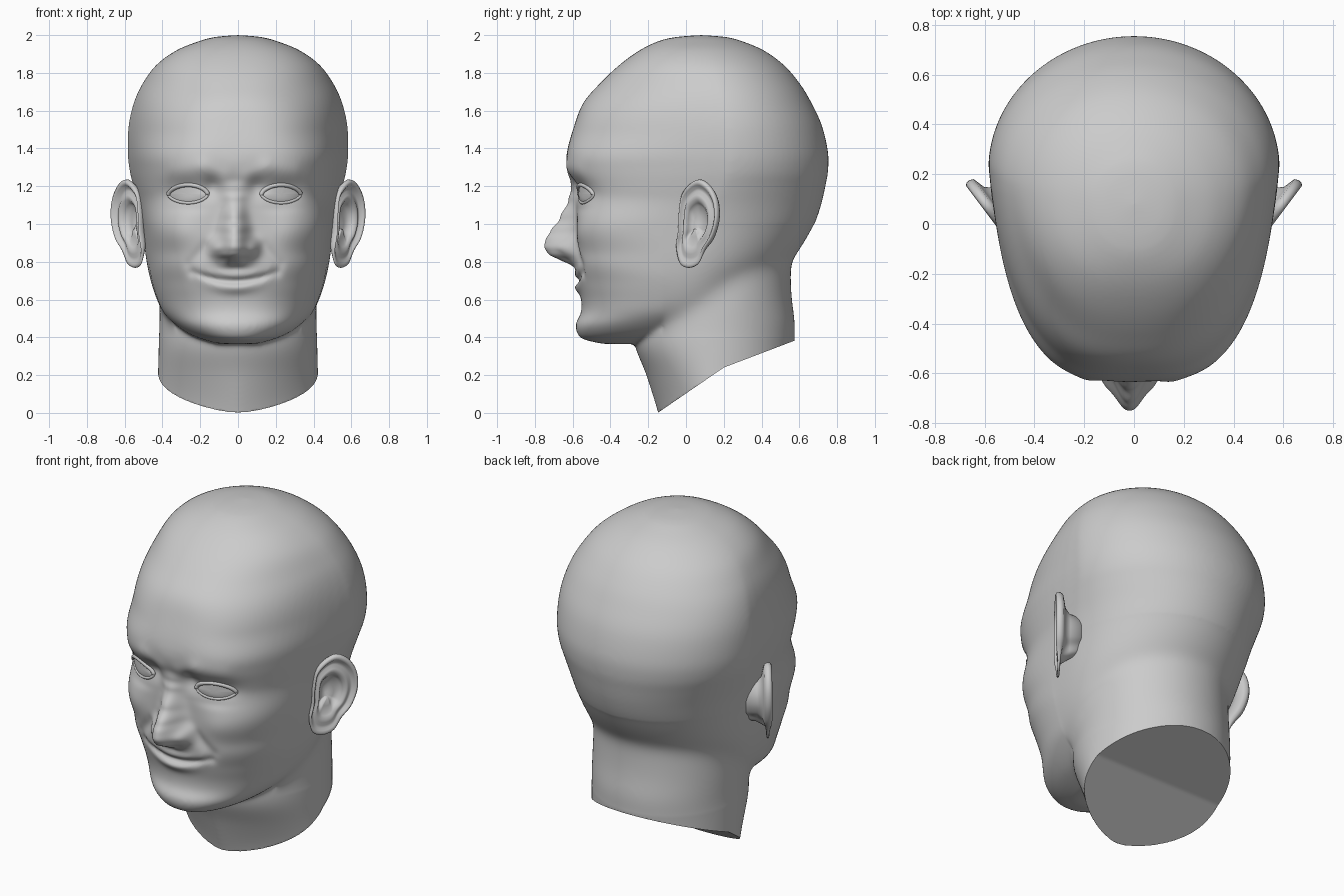
import bpy, bmesh, math
from mathutils import Vector
from mathutils.bvhtree import BVHTree

if "Cube" in bpy.data.objects:
    bpy.data.objects.remove(bpy.data.objects["Cube"])

CX = -0.018  # the face sits slightly off centre


def catmull(rows, s, closed=False):
    n, i = len(rows), int(math.floor(s))
    if not closed:
        i = min(i, n - 2)
    t = s - i
    pick = lambda k: rows[k % n] if closed else rows[max(0, min(n - 1, k))]
    return [0.5 * (2 * b + (c - a) * t + (2 * a - 5 * b + 4 * c - d) * t * t + (3 * b - a - 3 * c + d) * t ** 3)
            for a, b, c, d in zip(*(pick(i + k) for k in (-1, 0, 1, 2)))]


def ramp(a, b, v):
    t = max(0, min(1, (v - a) / (b - a)))
    return t * t * (3 - 2 * t)


def table(rows, z, col=1):
    z = max(rows[0][0], min(rows[-1][0], z))
    for a, b in zip(rows, rows[1:]):
        if z <= b[0]:
            return a[col] + (b[col] - a[col]) * ramp(a[0], b[0], z)


def skin(bm, rings, caps=True):
    vs = [[bm.verts.new(p) for p in r] for r in rings]
    n = len(vs[0])
    for r, q in zip(vs, vs[1:]):
        for i in range(n):
            bm.faces.new((r[i], r[(i + 1) % n], q[(i + 1) % n], q[i]))
    if caps:
        bm.faces.new(vs[0])
        bm.faces.new(vs[-1])


def section(row, n, taper, count=84):
    z, yf, yb, w, yc = row
    out = []
    for k in range(count):
        a = 2 * math.pi * (k + 0.5) / count
        c, s = math.cos(a), math.sin(a)
        e = 2 / n if s < 0 else 1.0
        t = abs(s) ** e
        x = w * math.copysign(abs(c) ** e, c) * (1 - taper * t if s < 0 else 1)
        out.append((x, yc + (yb - yc) * s if s > 0 else yc - (yc - yf) * t, z))
    return out


def loft(bm, rows, shape, sub=5):
    rows = [catmull(rows, k / sub) for k in range((len(rows) - 1) * sub + 1)]
    skin(bm, [section(r, *shape(r[0])) for r in rows])


def finish(bm, name):
    bmesh.ops.recalc_face_normals(bm, faces=bm.faces)
    me = bpy.data.meshes.new(name)
    bm.to_mesh(me)
    bm.free()
    me.shade_smooth()
    ob = bpy.data.objects.new(name, me)
    bpy.context.collection.objects.link(ob)
    return ob


def relax(bm, verts, times):
    for _ in range(times):
        bmesh.ops.smooth_vert(bm, verts=verts, factor=0.5, use_axis_x=True, use_axis_y=True, use_axis_z=True)


# Skull and jaw sections: z, front y, back y, half width, y of widest point
SKULL = [(2.0, .07, .09, .01, .08), (1.99, -.05, .21, .12, .08), (1.97, -.14, .29, .20, .09),
         (1.92, -.245, .41, .325, .10), (1.84, -.355, .52, .435, .13), (1.74, -.46, .605, .508, .16),
         (1.64, -.545, .665, .553, .19), (1.52, -.592, .72, .58, .21), (1.38, -.63, .752, .585, .22),
         (1.28, -.622, .752, .574, .21), (1.2, -.6, .738, .555, .18), (1.1, -.583, .715, .53, .14),
         (1.0, -.577, .68, .512, .11), (.9, -.577, .625, .50, .08), (.8, -.585, .555, .487, .05),
         (.7, -.578, .45, .465, .02), (.6, -.555, .35, .432, 0), (.53, -.556, .25, .395, -.05),
         (.47, -.585, .18, .335, -.12), (.42, -.575, .12, .265, -.17), (.39, -.545, .08, .195, -.2),
         (.365, -.44, .0, .11, -.22)]
NECK = [(1.0, -.1, .56, .36, .2), (.75, -.22, .556, .40, .18), (.6, -.26, .562, .415, .16),
        (.47, -.275, .58, .418, .15), (.35, -.268, .573, .42, .15), (.2, -.21, .57, .422, .15),
        (0, -.148, .57, .425, .15), (-.12, -.12, .57, .425, .15)]
# Front squareness and taper by height
SHAPE = [(.5, 2.25, 0), (.68, 2.4, .03), (.82, 3.0, .09), (.98, 3.9, .1), (1.16, 3.2, .15),
         (1.32, 3.3, .18), (1.5, 2.8, .18), (1.72, 2.3, .12), (1.95, 2.25, 0)]
bm = bmesh.new()
loft(bm, SKULL, lambda z: (table(SHAPE, z), table(SHAPE, z, 2)))
loft(bm, NECK, lambda z: (1.55 + .5 * ramp(0, .4, z), 0))
raw = finish(bm, "head_blockout")

# Fuse skull and neck into one skin
mod = raw.modifiers.new("fuse", 'REMESH')
mod.mode = 'VOXEL'
mod.voxel_size = 0.01
fused = bpy.data.meshes.new_from_object(raw.evaluated_get(bpy.context.evaluated_depsgraph_get()))
bpy.data.objects.remove(raw)
bm = bmesh.new()
bm.from_mesh(fused)
relax(bm, bm.verts, 10)
relax(bm, [v for v in bm.verts if v.co.y > -.12 and .4 < v.co.z < 1.0], 80)  # soft jaw angle and nape

# Face relief: nose, brows, sockets, cheeks, lips
NOSE = [(.765, 0), (.785, .03), (.81, .09), (.84, .15), (.88, .174), (.92, .168), (.96, .143),
        (1.03, .09), (1.13, .036), (1.18, .014), (1.24, 0)]
WIDTH = [(.7, .075), (.88, .08), (.97, .066), (1.1, .055), (1.3, .06)]
BUMPS = [(.1, .872, .034, .042, .045),     # nostril wings
         (.055, .812, .02, .014, -.02),    # nostrils
         (.25, 1.17, .12, .065, -.034),    # eye sockets
         (.115, 1.2, .045, .055, -.028),   # inner eye corners
         (0, 1.3, .08, .06, .006),         # glabella
         (.28, .95, .10, .09, .014),       # cheeks
         (.25, 1.08, .09, .02, -.006),     # lower lid hollow
         (.225, .742, .025, .025, -.012),  # mouth corners
         (0, .79, .02, .03, -.005)]        # philtrum
FOLDS = [((.07, 1.25), (.17, 1.3), .045, .007), ((.17, 1.3), (.32, 1.285), .045, .007),  # arched brows
         ((.15, .88), (.235, .79), .03, -.012)]                                         # smile lines


def fold(a, z, p, q, s, h):
    d = Vector((q[0] - p[0], q[1] - p[1]))
    v = Vector((a - p[0], z - p[1]))
    t = max(0, min(1, v.dot(d) / d.dot(d)))
    return h * math.exp(-(v - d * t).length_squared / (s * s))


def relief(a, z):
    h = table(NOSE, z) * math.exp(-(a / table(WIDTH, z)) ** 2.4)
    for x0, z0, rx, rz, k in BUMPS:
        u = ((a - x0) / rx) ** 2 + ((z - z0) / rz) ** 2
        if u < 9:
            h += k * math.exp(-u)
    h += sum(fold(a, z, *f) for f in FOLDS)
    m = z - (.698 + 1.0 * a * a)
    h -= .022 * math.exp(-(a / .2) ** 6) * math.exp(-(m / .016) ** 2)
    h += math.exp(-(a / .12) ** 2) * (.02 * math.exp(-((m + .038) / .028) ** 2)
                                      + .008 * math.exp(-((m - .03) / .025) ** 2))
    return h


for v in bm.verts:
    x, y, z = v.co
    if y < -.2 and .5 < z < 1.5:
        v.co.y -= relief(abs(x - CX), z) * ramp(-.2, -.4, y)
relax(bm, [v for v in bm.verts if v.co.y < -.3], 3)

# Slanted neck base
for v in bm.verts:
    d = v.co.y - .2
    v.co.z = max(v.co.z, .24 + min(.686 * d, .38 * d), 0)
bm.normal_update()
tree = BVHTree.FromBMesh(bm)
head = finish(bm, "head")
bpy.context.view_layer.objects.active = head
head.select_set(True)
bpy.ops.object.shade_smooth_by_angle(angle=math.radians(50))


def on_face(x, z, lift):
    hit = tree.ray_cast(Vector((x, -2, z)), Vector((0, 1, 0)))[0]
    return Vector((x, hit.y - lift, z))


# Eyes with rolled lids
for side, tag in ((-1, "left"), (1, "right")):
    ex, ez = CX + side * .246, 1.157
    rim = []
    for k in range(48):
        a = 2 * math.pi * k / 48
        s = math.sin(a)
        rim.append((.1 * math.cos(a), (.044 if s > 0 else .04) * math.copysign(abs(s) ** 1.25, s)))
    bm = bmesh.new()
    rings = [[on_face(ex + f * u, ez + f * w, .002 + .016 * (1 - f * f)) for u, w in rim]
             for f in (1, .85, .7, .5, .3, .1)]
    skin(bm, rings, caps=False)
    bm.verts.ensure_lookup_table()
    bm.faces.new(bm.verts[-48:])
    finish(bm, "eye_" + tag)
    cu = bpy.data.curves.new("eyelids_" + tag, 'CURVE')
    cu.dimensions = '3D'
    cu.bevel_depth = .01
    cu.bevel_resolution = 3
    sp = cu.splines.new('POLY')
    sp.points.add(47)
    for p, (u, w) in zip(sp.points, rim):
        p.co = (*on_face(ex + u * 1.04, ez + w * 1.14, .003 if w > 0 else -.002), 1)
        p.radius = 1.15 if w > 0 else .85
    sp.use_cyclic_u = True
    bpy.context.collection.objects.link(bpy.data.objects.new("eyelids_" + tag, cu))

# Ears: outline in (y, z), swept inward through a rim / trough / ridge / bowl profile
EAR = [(.063, 1.235), (.125, 1.205), (.165, 1.13), (.172, 1.03), (.145, .93), (.1, .86), (.065, .79),
       (.015, .768), (-.03, .79), (-.047, .87), (-.035, .96), (-.03, 1.07), (-.01, 1.17)]
PROFILE = [(.45, -.12), (.52, -.06), (.66, -.035), (.85, -.026), (.96, -.02), (1.0, -.004), (.99, .012),
           (.94, .02), (.88, .014), (.82, -.004), (.75, -.006), (.67, .006), (.58, .006), (.5, -.012),
           (.44, -.03), (.25, -.036), (.08, -.036)]
outline = [catmull(EAR, k / 6, True) for k in range(len(EAR) * 6)]
for side, tag in ((-1, "left"), (1, "right")):
    bm = bmesh.new()
    rings = []
    for f, off in PROFILE:
        ring = []
        for oy, oz in outline:
            y, z = .04 + (oy - .04) * f, .985 + (oz - .985) * f
            k = off if off < -.05 else off * (.35 + .65 * ramp(.8, .92, oz))
            ring.append((side * (.512 + .75 * (y + .03) + .8 * k), y - .6 * k, z))
        rings.append(ring)
    skin(bm, rings)
    finish(bm, "ear_" + tag)
